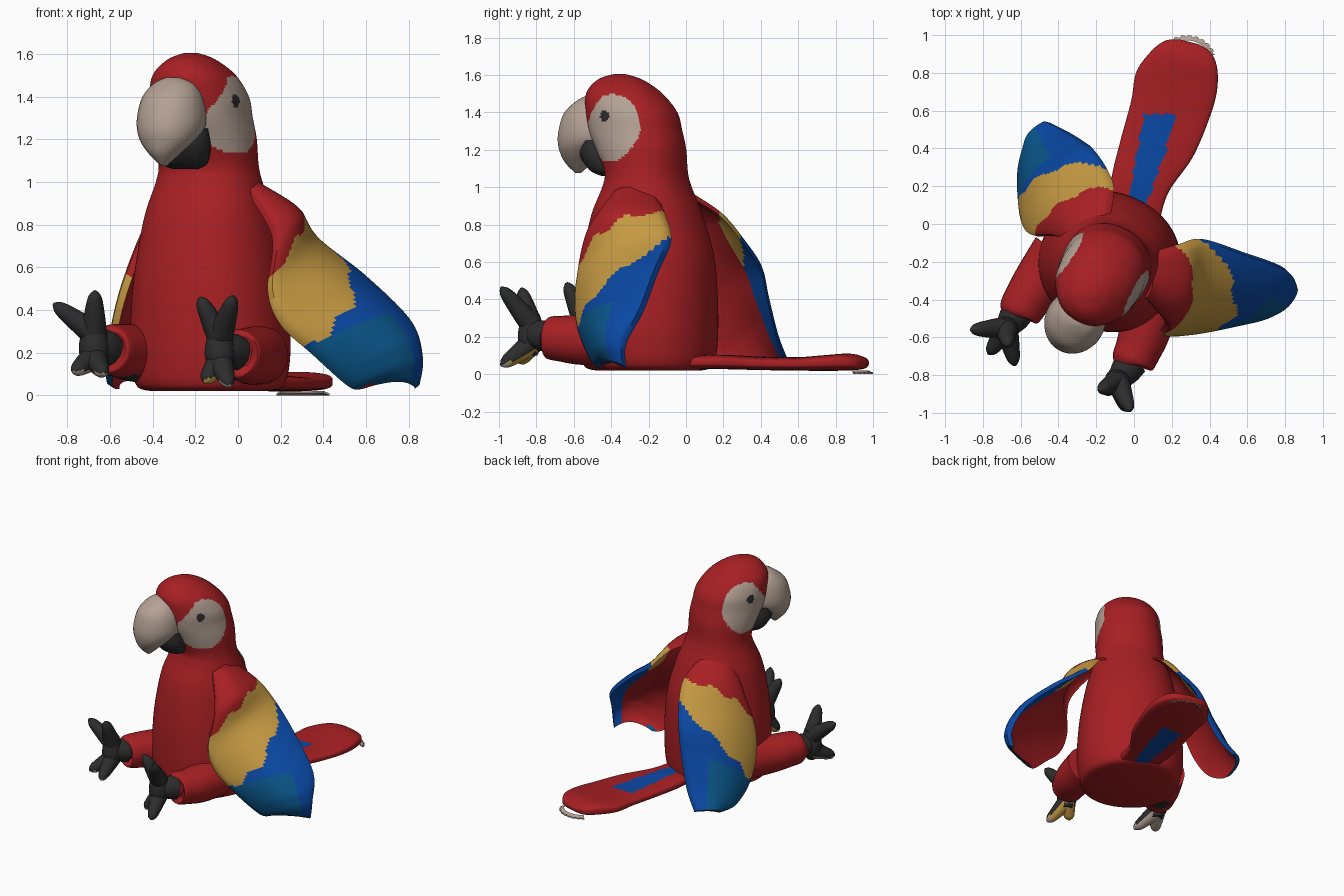
import bpy, bmesh, math
from mathutils import Vector

if "Cube" in bpy.data.objects:
    bpy.data.objects.remove(bpy.data.objects["Cube"])

COLOURS = [("red", (.39, .014, .017)), ("yellow", (.56, .32, .055)), ("blue", (.003, .065, .37)),
           ("teal_blue", (.003, .09, .25)), ("beige", (.46, .36, .30)), ("charcoal", (.026, .026, .026))]
RED, YELLOW, BLUE, TEAL, BEIGE, DARK = range(6)
MATS = []
for n, c in COLOURS:
    m = bpy.data.materials.new(n)
    m.diffuse_color = (*c, 1)
    m.use_nodes = True
    m.node_tree.nodes["Principled BSDF"].inputs["Base Color"].default_value = m.diffuse_color
    MATS.append(m)

HEADING = math.radians(-30)   # the bird is turned on its seat
SEAT = (-.13, -.20, 0)


def spline(rows, steps):
    """Catmull-Rom through rows of numbers."""
    out, n = [], len(rows)
    for i in range(n - 1):
        p0, p1, p2, p3 = rows[max(i - 1, 0)], rows[i], rows[i + 1], rows[min(i + 2, n - 1)]
        for k in range(steps):
            t = k / steps
            out.append([b + .5 * t * (c - a + t * (2 * a - 5 * b + 4 * c - d + t * (3 * (b - c) + d - a)))
                        for a, b, c, d in zip(p0, p1, p2, p3)])
    out.append(list(rows[-1]))
    return out


def loft(name, rings, paint, turned=False):
    """Skin closed rings; paint is a colour or a rule(centre, normal, ring, segment)."""
    bm = bmesh.new()
    vs = [[bm.verts.new(p) for p in r] for r in rings]
    n = len(vs[0])
    tags = []
    for i in range(len(vs) - 1):
        for j in range(n):
            k = (j + 1) % n
            tags.append((bm.faces.new((vs[i][j], vs[i][k], vs[i + 1][k], vs[i + 1][j])), i, j))
    tags.append((bm.faces.new(vs[0]), 0, 0))
    tags.append((bm.faces.new(vs[-1]), len(vs) - 2, 0))
    bmesh.ops.recalc_face_normals(bm, faces=bm.faces)
    bm.normal_update()
    for f, i, j in tags:
        f.material_index = paint(f.calc_center_median(), f.normal, i, j) if callable(paint) else paint
    me = bpy.data.meshes.new(name)
    bm.to_mesh(me)
    bm.free()
    for m in MATS:
        me.materials.append(m)
    ob = bpy.data.objects.new(name, me)
    bpy.context.collection.objects.link(ob)
    if turned:
        ob.location, ob.rotation_euler = SEAT, (0, 0, HEADING)
    bpy.ops.object.select_all(action='DESELECT')
    ob.select_set(True)
    bpy.context.view_layer.objects.active = ob
    bpy.ops.object.shade_smooth_by_angle(angle=math.radians(50))
    return ob


def stack(name, rows, paint, segs, steps, power=1.0):
    """Horizontal oval rings: height, forward shift, half width, half depth."""
    def pw(v):
        return math.copysign(abs(v) ** power, v)
    rings = []
    for z, fwd, rx, ry in spline(rows, steps):
        angles = [2 * math.pi * k / segs for k in range(segs)]
        rings.append([(rx * pw(math.cos(a)), -fwd + ry * pw(math.sin(a)), z) for a in angles])
    return loft(name, rings, paint, True)


def tube(name, pts, paint, segs=14, steps=5):
    """Round tube through (x, y, z, radius) points."""
    path = spline(pts, steps)
    rings = []
    for i, p in enumerate(path):
        d = Vector(path[min(i + 1, len(path) - 1)][:3]) - Vector(path[max(i - 1, 0)][:3])
        q = d.to_track_quat('Z', 'Y')
        rings.append([Vector(p[:3]) + q @ Vector((p[3] * math.cos(a), p[3] * math.sin(a), 0))
                      for a in (2 * math.pi * k / segs for k in range(segs))])
    return loft(name, rings, paint)


# Body and head, with painted cheeks, brow and eyes
def body_paint(c, n, i, j):
    f, z = -c.y, c.z
    if abs(c.x) > .08:
        if math.hypot(f - .145, z - 1.38) < .029:
            return DARK
        brow = f > .285 - .75 * max(0, z - 1.34)
        if ((f - .12) / .18) ** 2 + ((z - 1.315) / .182) ** 2 < 1 and not brow:
            return BEIGE
    return RED


stack("body", [(.02, 0, .27, .28), (.05, 0, .34, .34), (.2, 0, .37, .36), (.45, 0, .36, .36),
               (.65, 0, .335, .34), (.85, .01, .295, .29), (1.0, .01, .25, .228), (1.08, .015, .235, .212),
               (1.2, .045, .235, .235), (1.3, .08, .228, .25), (1.4, .105, .222, .245),
               (1.5, .15, .185, .205), (1.57, .175, .11, .13), (1.6, .18, .045, .05), (1.605, .18, .01, .01)],
      body_paint, 150, 10, .92)

# Hooked upper beak and dark lower beak
stack("upper_beak", [(1.49, .33, .04, .05), (1.46, .34, .10, .09), (1.40, .35, .14, .15),
                     (1.32, .36, .158, .17), (1.25, .37, .155, .17), (1.19, .405, .125, .125),
                     (1.13, .43, .07, .075), (1.075, .435, .012, .015)], BEIGE, 32, 4)
stack("lower_beak", [(1.06, .23, .06, .05), (1.09, .25, .12, .09), (1.17, .28, .15, .115),
                     (1.25, .29, .145, .10)], DARK, 28, 4)


# Wings: cupped sheets between a leading and a trailing edge
def wing(name, rows, out, bulge=.11, thick=.018, n=28, steps=12):
    out = Vector(out).normalized()
    rings = []
    for r in spline(rows, steps):
        lead, trail = Vector(r[:3]), Vector(r[3:])
        width = min(1, (trail - lead).length / .45)
        outer, inner = [], []
        for k in range(n + 1):
            t = k / n
            b = bulge * width * math.sin(math.pi * t) ** .8
            p = lead.lerp(trail, t)
            outer.append(p + out * (b + thick))
            inner.append(p + out * (b - thick))
        rings.append(outer + inner[::-1])

    def paint(c, nrm, i, j):
        s = i / steps
        t = (j + .5) / n if j <= n else (2 * n + 1 - j) / n
        if n < j < 2 * n + 1 and t < .8:
            return RED
        wobble = .1 * math.sin(t * 17)
        if s < 1.7 - .7 * t + wobble:
            return RED
        if s < 3.7 - 1.65 * t * t + wobble:
            return YELLOW
        return TEAL if s > 3.75 and t < .72 else BLUE
    return loft(name, rings, paint)


wing("right_wing", [(.05, -.38, .96, .06, -.17, .97), (.17, -.52, .75, .24, -.12, .86),
                    (.15, -.575, .5, .37, -.09, .72), (.21, -.585, .34, .59, -.16, .55),
                    (.36, -.56, .2, .80, -.24, .34), (.53, -.49, .05, .855, -.33, .17),
                    (.6, -.44, .04, .84, -.33, .04)], (.62, -.6, .5))
wing("left_wing", [(-.30, -.10, .95, -.14, .04, .95), (-.43, -.06, .75, -.12, .19, .85),
                   (-.53, -.06, .5, -.16, .30, .72), (-.58, .0, .3, -.23, .40, .57),
                   (-.60, .12, .14, -.28, .44, .4), (-.60, .28, .05, -.36, .49, .2),
                   (-.57, .40, .04, -.46, .54, .07)], (-.75, .2, .5), .09)

# Legs, the left with a dark patch beneath
tube("right_leg", [(.10, -.40, .19, .14), (.06, -.56, .185, .135), (.02, -.67, .19, .122),
                   (-.01, -.735, .195, .11), (-.012, -.75, .195, .06)], RED, 24)
tube("left_leg", [(-.40, -.16, .2, .15), (-.49, -.28, .2, .135), (-.56, -.39, .21, .125),
                  (-.61, -.475, .215, .11), (-.615, -.49, .215, .06)],
     lambda c, n, i, j: DARK if n.z < -.3 and math.hypot(c.x + .53, c.y + .34) < .07 else RED, 32, 8)


# Feet: a palm, two raised toes and two low toes with pale undersides
def foot(side, ankle, palm, raised, low, sole):
    a, p = Vector(ankle), Vector(palm)
    tube(side + "_ankle", [(*a, .085), (*a.lerp(p, .5), .08), (*p, .06)], DARK)
    tube(side + "_palm", [(p.x, p.y, p.z - .12, .035), (p.x, p.y, p.z - .06, .065),
                          (*p, .07), (p.x, p.y, p.z + .1, .05)], DARK)
    for kind, tips, drop, rule in (("raised", raised, .05, DARK),
                                   ("low", low, -.06, lambda c, n, i, j: sole(c) if n.z < -.3 else DARK)):
        for k, tip in enumerate(tips):
            s, t = p + Vector((0, 0, drop)), Vector(tip)
            tube(f"{side}_{kind}_toe_{k + 1}", [(*s, .062), (*s.lerp(t, .5), .047),
                                                (*s.lerp(t, .85), .032), (*t, .007)], rule)


foot("right", (-.01, -.73, .2), (-.085, -.83, .22),
     [(-.18, -.88, .46), (-.02, -.99, .465)], [(-.16, -.89, .06), (-.04, -.99, .045)],
     lambda c: BEIGE if c.y < -.94 else YELLOW)
foot("left", (-.61, -.46, .22), (-.675, -.55, .24),
     [(-.865, -.56, .43), (-.67, -.64, .49)], [(-.77, -.69, .11), (-.63, -.75, .1)],
     lambda c: BEIGE)

# Flat tail with a blue stripe
tail = spline([(.0, .02, .13, .065, .035), (.03, .2, .15, .065, .038), (.12, .4, .19, .058, .036),
               (.19, .6, .205, .055, .036), (.225, .75, .213, .06, .042), (.265, .87, .175, .065, .045),
               (.285, .94, .12, .06, .032), (.29, .965, .05, .06, .01)], 12)


def tail_paint(c, n, i, j):
    mid = .02 + (c.y - .12) * .27
    return BLUE if c.y < .58 and abs(n.z) > .6 and abs(c.x - mid) < .042 + .085 * c.y else RED


tail_rings = []
for x, y, w, z, h in tail:
    ring = []
    for k in range(64):
        a = 2 * math.pi * k / 64
        ca, sa = math.cos(a), math.sin(a)
        ring.append((x + w * ca, y - .25 * w * ca, z + h * math.copysign(abs(sa) ** .5, sa)))
    tail_rings.append(ring)
loft("tail", tail_rings, tail_paint)

# Pale fringe: a thin ragged arc under the tail end
fringe = []
for k in range(25):
    a = math.radians(15 + 115 * k / 24)
    inner, outer = .8, 1.0 - .07 * (k % 3 == 1)
    fringe.append([(.28 + .155 * r * math.cos(a), .86 + .14 * r * math.sin(a), z)
                   for r, z in ((inner, .012), (outer, 0), (outer, .009), (inner, .021))])
loft("tail_fringe", fringe, BEIGE)
